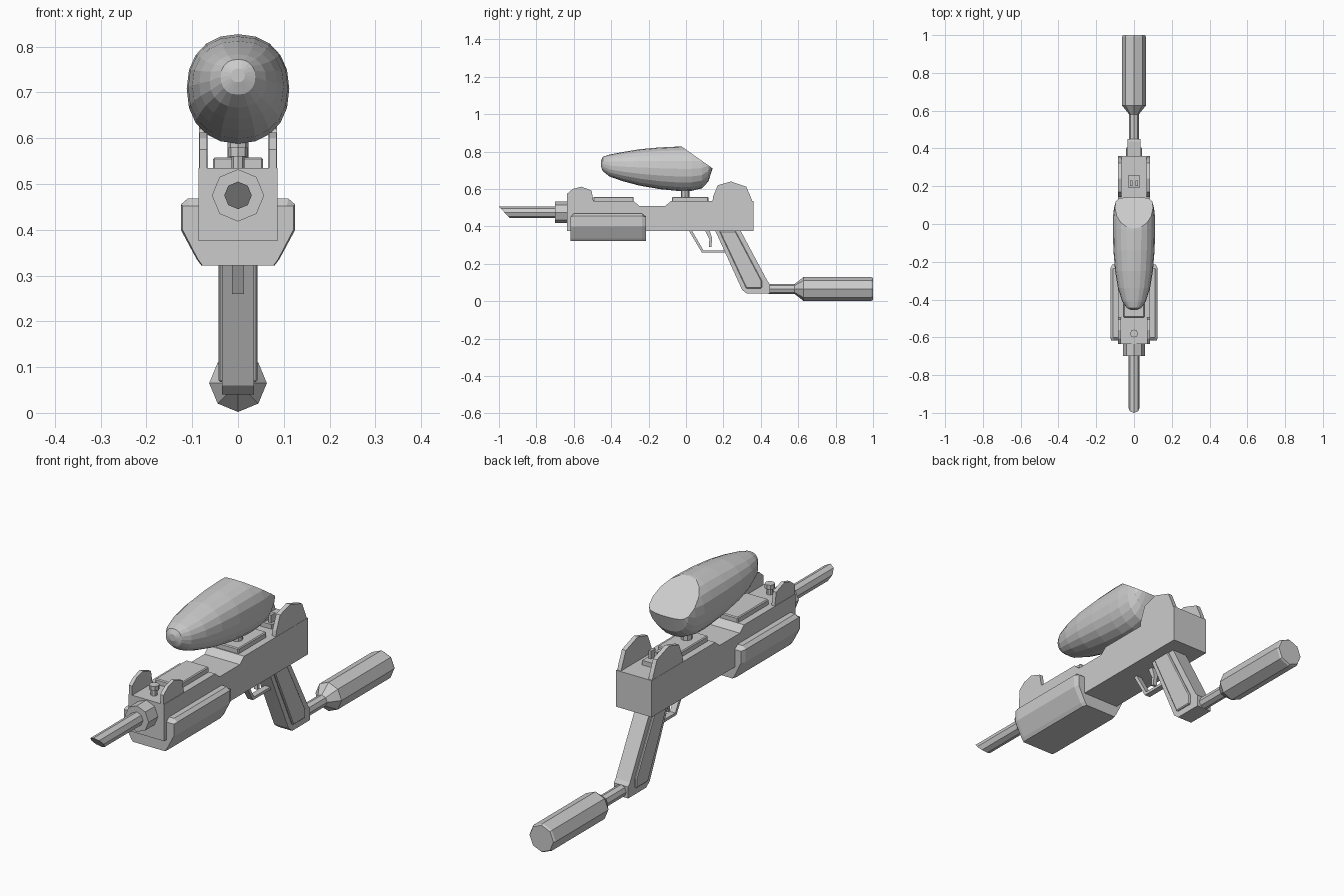
import bpy, bmesh, math
from mathutils import Vector

if "Cube" in bpy.data.objects:
    bpy.data.objects.remove(bpy.data.objects["Cube"])


def finish(bm, name, bevel=0):
    bmesh.ops.recalc_face_normals(bm, faces=bm.faces)
    me = bpy.data.meshes.new(name)
    bm.to_mesh(me)
    bm.free()
    ob = bpy.data.objects.new(name, me)
    bpy.context.collection.objects.link(ob)
    if bevel:
        m = ob.modifiers.new("bevel", 'BEVEL')
        m.width, m.segments = bevel, 1
    return ob


def loft(name, rings, bevel=0):
    """Skin closed rings of equal length and cap both ends."""
    bm = bmesh.new()
    vs = [[bm.verts.new(p) for p in r] for r in rings]
    n = len(vs[0])
    for a, b in zip(vs, vs[1:]):
        for i in range(n):
            bm.faces.new((a[i], a[(i + 1) % n], b[(i + 1) % n], b[i]))
    bm.faces.new(vs[0])
    bm.faces.new(vs[-1])
    return finish(bm, name, bevel)


def side_prism(name, pts, x0, x1, bevel=0):
    """Side profile (y, z) extruded across x."""
    return loft(name, [[(x, y, z) for y, z in pts] for x in (x0, x1)], bevel)


def box(name, x0, x1, y0, y1, z0, z1, bevel=0):
    return side_prism(name, [(y0, z0), (y1, z0), (y1, z1), (y0, z1)], x0, x1, bevel)


def turned(name, zc, steps, n=8, slant=0):
    """Faceted tube along y; steps are (y, radius); slant shears the first ring."""
    rings = []
    for k, (y, r) in enumerate(steps):
        ring = []
        for i in range(n):
            a = 2 * math.pi * i / n
            dz = r * math.sin(a)
            ring.append((r * math.cos(a), y + (slant * (r - dz) if k == 0 else 0), zc + dz))
        rings.append(ring)
    return loft(name, rings)


def post(name, y, r, z0, z1, n=8):
    return loft(name, [[(r * math.cos(2 * math.pi * i / n), y + r * math.sin(2 * math.pi * i / n), z)
                        for i in range(n)] for z in (z0, z1)])


# Receiver with the shallow dip in its top
side_prism("receiver", [(-.635, .375), (.36, .375), (.36, .535), (-.08, .535), (-.11, .51),
                        (-.25, .51), (-.28, .535), (-.635, .535)], -.086, .086)

# Sight guard plates, both sides
front_guard = [(-.635, .52), (-.635, .575), (-.605, .6), (-.56, .612), (-.505, .592), (-.492, .52)]
rear_guard = [(.14, .52), (.145, .56), (.17, .62), (.24, .64), (.322, .612), (.345, .56), (.36, .52)]
for s, side in ((-1, "left"), (1, "right")):
    side_prism("front_sight_guard_" + side, front_guard, s * .068, s * .084)
    side_prism("rear_sight_guard_" + side, rear_guard, s * .066, s * .085)
    box("rear_sight_post_" + side, s * .008, s * .02, .2, .23, .53, .59)
box("rear_sight_base", -.03, .03, .19, .26, .53, .555)
post("front_sight_pin", -.58, .014, .53, .565)
post("front_sight_pin_head", -.58, .021, .56, .58)

# Top rails
for name, y0, y1 in (("front_top_rail", -.495, -.28), ("rear_top_rail", -.075, .12)):
    box(name, -.055, .055, y0, y1, .525, .558, .004)

# Fore grip wrapped under the receiver
half = [(.08, .322), (.09, .335), (.125, .40), (.125, .455), (.11, .468), (.08, .468)]
section = half + [(-x, z) for x, z in reversed(half)]
rings = []
for y, sx, top in ((-.617, .97, .452), (-.60, 1, .468), (-.235, 1, .468), (-.215, .93, .452)):
    rings.append([(x * sx, y, min(z, top)) for x, z in section])
loft("fore_grip", rings)

# Barrel with slanted muzzle, and its collar
turned("barrel", .475, [(-1, .03), (-.69, .03)], slant=.95)
turned("barrel_collar", .475, [(-.70, .057), (-.63, .057)])

# Hopper: rounded rings along y, then sliced flat at the top rear
stations = [(-.455, .722, .752, .015), (-.445, .695, .772, .038), (-.41, .667, .783, .062),
            (-.34, .642, .797, .085), (-.25, .618, .812, .1), (-.14, .599, .822, .109),
            (-.03, .588, .827, .112), (.03, .590, .825, .112), (.085, .603, .82, .106),
            (.12, .64, .81, .096), (.142, .71, .79, .08)]
rings, n = [], 20
for y, z0, z1, w in stations:
    ring = []
    for i in range(n):
        a = 2 * math.pi * i / n
        c, s = math.cos(a), math.sin(a)
        ring.append((w * math.copysign(abs(c) ** .9, c), y,
                     (z0 + z1) / 2 + (z1 - z0) / 2 * math.copysign(abs(s) ** .9, s)))
    rings.append(ring)
hopper = loft("hopper", rings)
bm = bmesh.new()
bm.from_mesh(hopper.data)
res = bmesh.ops.bisect_plane(bm, geom=bm.verts[:] + bm.edges[:] + bm.faces[:], plane_co=(0, -.022, .826),
                             plane_no=Vector((0, .116, .164)).normalized(), clear_outer=True)
bmesh.ops.holes_fill(bm, edges=[e for e in bm.edges if e.is_boundary], sides=0)
bmesh.ops.recalc_face_normals(bm, faces=bm.faces)
bm.to_mesh(hopper.data)
bm.free()
post("hopper_neck", -.005, .023, .55, .60)

# Pistol grip with raised side panels
side_prism("pistol_grip", [(.155, .38), (.29, .38), (.437, .105), (.45, .09), (.45, .04),
                           (.325, .04), (.3, .06)], -.035, .035)
side_prism("grip_panels", [(.178, .375), (.265, .375), (.405, .11), (.405, .068), (.322, .068)],
           -.043, .043, .004)

# Trigger guard and trigger
side_prism("trigger_guard", [(.018, .38), (.03, .38), (.093, .272), (.225, .272), (.225, .26),
                             (.085, .26), (.018, .372)], -.013, .013)
side_prism("trigger", [(.1, .38), (.125, .38), (.14, .335), (.135, .29), (.122, .29), (.125, .33)],
           -.009, .009)

# Gas bottle
turned("gas_bottle", .065, [(.44, .026), (.58, .026), (.627, .063), (.992, .063), (1, .058)])
